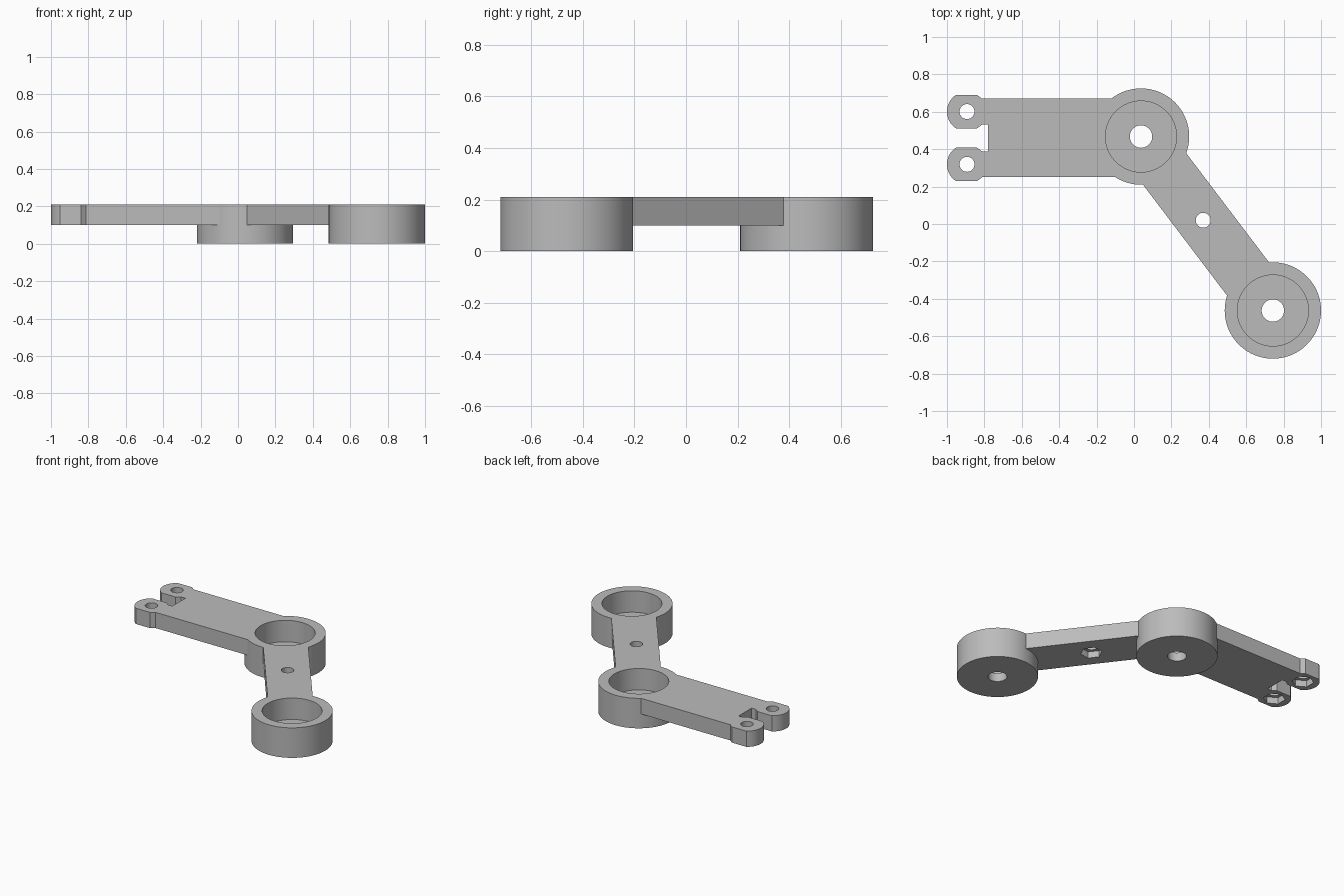
import bpy, bmesh
from math import cos, sin, pi, radians, atan2, hypot

old = bpy.data.objects.get("Cube")
if old:
    bpy.data.objects.remove(old, do_unlink=True)

grey = bpy.data.materials.new("plain_grey")
grey.use_nodes = True
colour = (0.5, 0.5, 0.5, 1)
grey.diffuse_color = colour
grey.node_tree.nodes["Principled BSDF"].inputs["Base Color"].default_value = colour

TOP, ARM_BOTTOM, FLOOR = 0.21, 0.1, 0.06
HUB_R, BORE_R, PIN_R, BOLT_R, NUT_R = 0.2575, 0.19, 0.06, 0.04, 0.07
ELBOW, END = (0.0375, 0.4675), (0.7425, -0.4625)
ARM_Y, LUG_OFFSET, LUG_X = 0.46, 0.141, -0.893


def prism(name, points, z0, z1):
    """Extrude a flat outline from z0 to z1."""
    bm = bmesh.new()
    face = bm.faces.new([bm.verts.new((x, y, z0)) for x, y in points])
    new = bmesh.ops.extrude_face_region(bm, geom=[face])["geom"]
    verts = [v for v in new if isinstance(v, bmesh.types.BMVert)]
    bmesh.ops.translate(bm, verts=verts, vec=(0, 0, z1 - z0))
    bmesh.ops.recalc_face_normals(bm, faces=bm.faces)
    mesh = bpy.data.meshes.new(name)
    bm.to_mesh(mesh)
    bm.free()
    mesh.materials.append(grey)
    obj = bpy.data.objects.new(name, mesh)
    bpy.context.collection.objects.link(obj)
    return obj


def disc(centre, radius, sides=96, turn=0.0):
    return [(centre[0] + radius * cos(turn + 2 * pi * i / sides),
             centre[1] + radius * sin(turn + 2 * pi * i / sides)) for i in range(sides)]


def combine(body, tool, operation):
    """Apply a boolean and remove its tool."""
    mod = body.modifiers.new(operation.lower(), "BOOLEAN")
    mod.operation, mod.solver, mod.object = operation, "EXACT", tool
    bpy.context.view_layer.objects.active = body
    bpy.ops.object.modifier_apply(modifier=mod.name)
    bpy.data.objects.remove(tool, do_unlink=True)


# Forked arm outline: one lug edge mirrored about the arm centre line
lug_y = LUG_OFFSET
arc = [(LUG_X - 0.107 * cos(a), lug_y + 0.107 * sin(a))
       for a in (radians(-57 + 114 * i / 16) for i in range(17))]
half = ([(-0.78, 0.072), (-0.812, 0.072), (-0.84, lug_y - 0.09)] + arc
        + [(-0.84, lug_y + 0.09), (-0.812, 0.21), (ELBOW[0], 0.21)])
outline = half + [(x, -y) for x, y in reversed(half)]
bracket = prism("angled_bracket", [(x, ARM_Y + y) for x, y in outline], ARM_BOTTOM, TOP)

# Slanted link between the hubs
dx, dy = END[0] - ELBOW[0], END[1] - ELBOW[1]
length = hypot(dx, dy)
nx, ny = -dy / length, dx / length
link = [(p[0] + nx * s, p[1] + ny * s)
        for p, s in ((ELBOW, -0.147), (END, -0.147), (END, 0.139), (ELBOW, 0.139))]
combine(bracket, prism("slanted_link", link, ARM_BOTTOM, TOP), "UNION")

# Round hubs, then their cups and pin holes
for centre in (ELBOW, END):
    combine(bracket, prism("hub", disc(centre, HUB_R), 0, TOP), "UNION")
for centre in (ELBOW, END):
    combine(bracket, prism("cup", disc(centre, BORE_R), FLOOR, TOP + 0.1), "DIFFERENCE")
    combine(bracket, prism("pin_hole", disc(centre, PIN_R, 48), -0.1, TOP), "DIFFERENCE")

# Bolt holes with hexagonal nut pockets underneath
bolts = [((LUG_X, ARM_Y + s * LUG_OFFSET), pi / 6) for s in (1, -1)]
bolts.append(((0.37, 0.02), atan2(dy, dx)))
for centre, turn in bolts:
    combine(bracket, prism("bolt_hole", disc(centre, BOLT_R, 32), 0, TOP + 0.1), "DIFFERENCE")
    combine(bracket, prism("nut_pocket", disc(centre, NUT_R, 6, turn), 0, ARM_BOTTOM + 0.045),
            "DIFFERENCE")

# Smooth walls with sharp rims
bpy.ops.object.select_all(action="DESELECT")
bracket.select_set(True)
bpy.context.view_layer.objects.active = bracket
bpy.ops.object.shade_smooth_by_angle(angle=radians(25))
